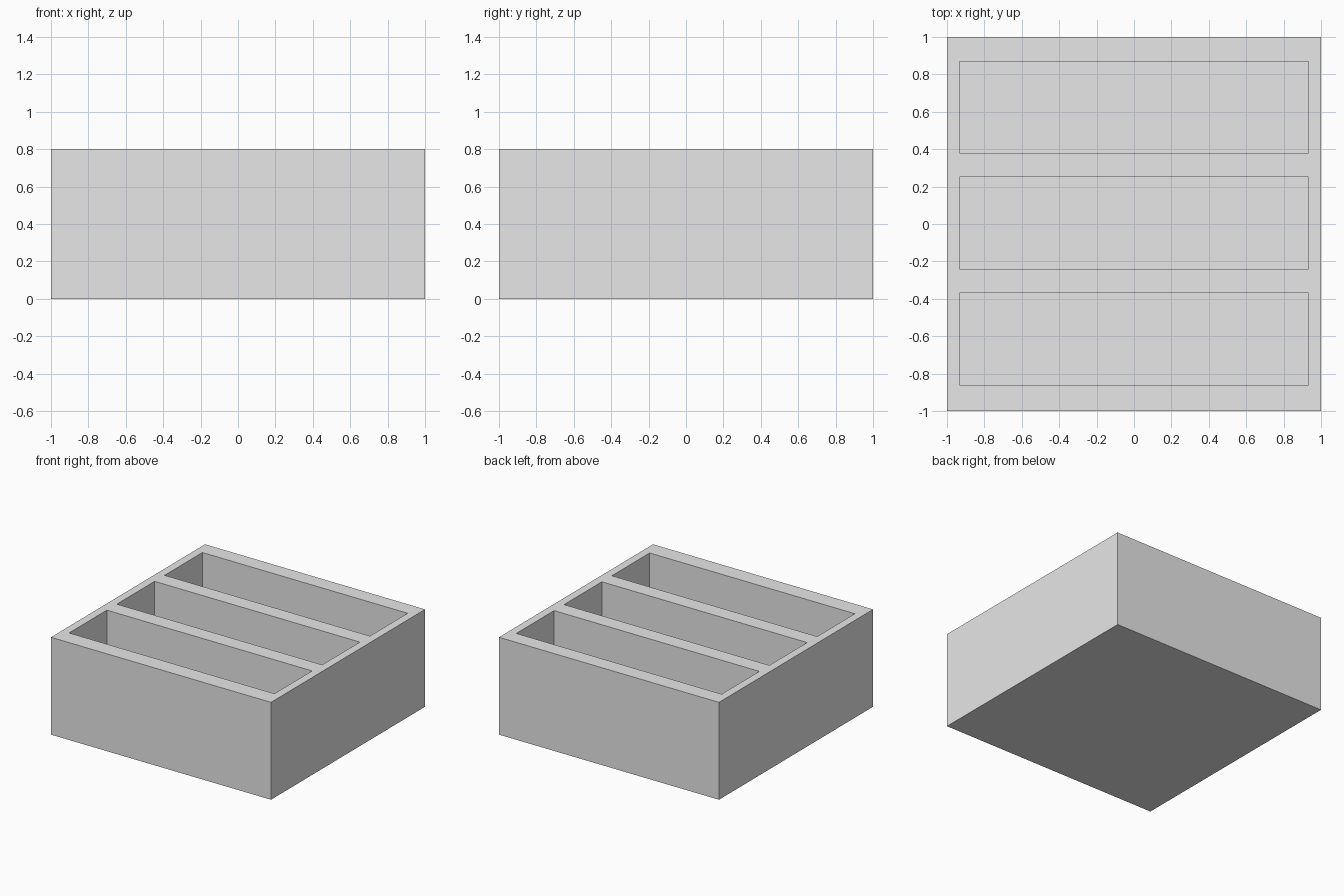
import bpy
import bmesh

cube = bpy.data.objects.get("Cube")
if cube:
    bpy.data.objects.remove(cube, do_unlink=True)

HEIGHT, FLOOR = 0.8, 0.07
POCKET_X = 0.933
POCKET_Y = 0.49
PITCH = 0.62
OFFSET_Y = 0.005

grey = bpy.data.materials.new("plain grey")
grey.use_nodes = True
colour = (0.8, 0.8, 0.8, 1)
grey.diffuse_color = colour
grey.node_tree.nodes["Principled BSDF"].inputs["Base Color"].default_value = colour

bm = bmesh.new()

# Solid tray block
bmesh.ops.create_cube(bm, size=2)
bmesh.ops.scale(bm, vec=(1, 1, HEIGHT / 2), verts=bm.verts)
bmesh.ops.translate(bm, vec=(0, 0, HEIGHT / 2), verts=bm.verts)


def slice_top(normal, position):
    """Cut the top face along a plane, leaving the other sides whole."""
    top = [f for f in bm.faces if f.normal.z > 0.9]
    geom = top + list({e for f in top for e in f.edges})
    bmesh.ops.bisect_plane(bm, geom=geom, plane_co=position, plane_no=normal)


# Pocket outlines in the rim
centres = [OFFSET_Y + i * PITCH for i in (-1, 0, 1)]
for x in (-POCKET_X, POCKET_X):
    slice_top((1, 0, 0), (x, 0, 0))
for c in centres:
    for side in (-1, 1):
        slice_top((0, 1, 0), (0, c + side * POCKET_Y / 2, 0))

# Sink the three long compartments
bm.normal_update()
pockets = []
for f in bm.faces:
    mid = f.calc_center_median()
    if f.normal.z > 0.9 and abs(mid.x) < 0.1 and any(abs(mid.y - c) < 0.05 for c in centres):
        pockets.append(f)
for f in pockets:
    sunk = bmesh.ops.extrude_discrete_faces(bm, faces=[f])["faces"][0]
    rim = list(f.verts) if f.is_valid else []
    bottom = list(sunk.verts)
    top_co = [v.co.copy() for v in bottom]
    for v in bottom:
        v.co.z = FLOOR
    # Walls joining the rim to the sunk floor
    if not any(len(e.link_faces) > 1 for e in sunk.edges):
        rim = [min((w for w in bm.verts if w not in bottom),
                   key=lambda w: (w.co - co).length) for co in top_co]
        for i in range(len(bottom)):
            j = (i + 1) % len(bottom)
            bm.faces.new((rim[i], rim[j], bottom[j], bottom[i]))

bmesh.ops.remove_doubles(bm, verts=bm.verts, dist=0.0001)
bmesh.ops.recalc_face_normals(bm, faces=bm.faces)

mesh = bpy.data.meshes.new("compartment_tray")
bm.to_mesh(mesh)
bm.free()
mesh.materials.append(grey)
tray = bpy.data.objects.new("compartment_tray", mesh)
bpy.context.collection.objects.link(tray)
